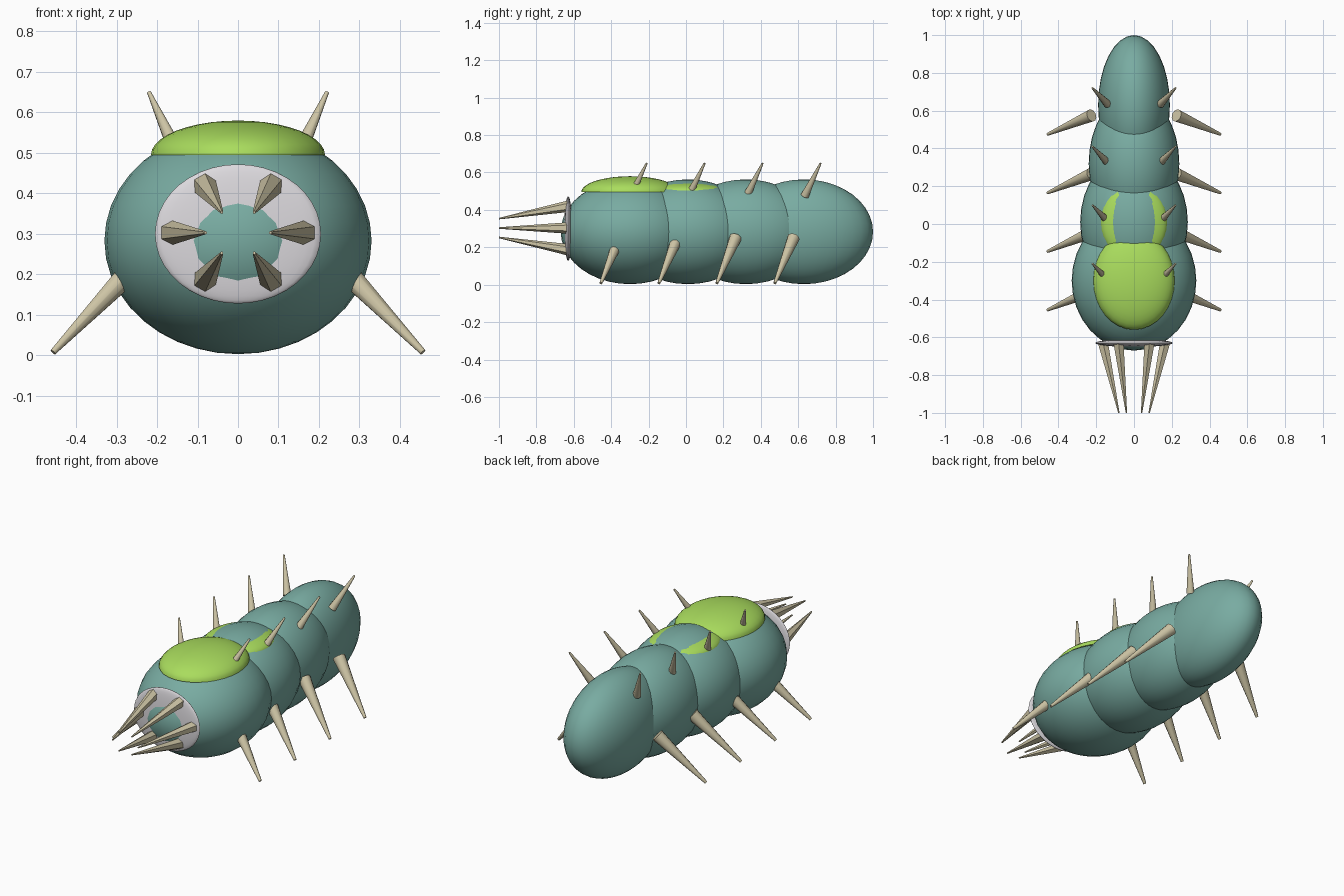
import bpy, bmesh, math
from mathutils import Vector

if "Cube" in bpy.data.objects:
    bpy.data.objects.remove(bpy.data.objects["Cube"])


def material(name, rgb):
    m = bpy.data.materials.new(name)
    m.diffuse_color = (*rgb, 1)
    m.use_nodes = True
    m.node_tree.nodes["Principled BSDF"].inputs["Base Color"].default_value = m.diffuse_color
    return m


TEAL = material("teal_skin", (0.19, 0.41, 0.36))
GREEN = material("lime_shell", (0.40, 0.72, 0.11))
WHITE = material("pale_mouth", (0.72, 0.70, 0.73))
BONE = material("bone", (0.62, 0.56, 0.38))


def finish(name, bm, mat, smooth):
    me = bpy.data.meshes.new(name)
    bmesh.ops.recalc_face_normals(bm, faces=bm.faces)
    bm.to_mesh(me)
    bm.free()
    me.materials.append(mat)
    ob = bpy.data.objects.new(name, me)
    bpy.context.collection.objects.link(ob)
    if smooth:
        bpy.ops.object.select_all(action='DESELECT')
        ob.select_set(True)
        bpy.context.view_layer.objects.active = ob
        bpy.ops.object.shade_smooth_by_angle(angle=math.radians(50))


def ellipsoid(name, centre, radii, mat, dome=False):
    """Scaled sphere; a dome keeps only the capped upper half."""
    bm = bmesh.new()
    bmesh.ops.create_uvsphere(bm, u_segments=32, v_segments=20, radius=1)
    if dome:
        cut = bmesh.ops.bisect_plane(bm, geom=bm.verts[:] + bm.edges[:] + bm.faces[:],
                                     plane_co=(0, 0, 0), plane_no=(0, 0, 1), clear_inner=True)
        rim = [e for e in cut["geom_cut"] if isinstance(e, bmesh.types.BMEdge)]
        bmesh.ops.contextual_create(bm, geom=rim)
    bmesh.ops.scale(bm, vec=radii, verts=bm.verts)
    bmesh.ops.translate(bm, vec=centre, verts=bm.verts)
    finish(name, bm, mat, True)


def spike(name, base, tip, r_base, r_tip, sides, smooth):
    """Tapered cone running from base to tip."""
    base, tip = Vector(base), Vector(tip)
    d = tip - base
    bm = bmesh.new()
    bmesh.ops.create_cone(bm, cap_ends=True, segments=sides, radius1=r_base,
                          radius2=r_tip, depth=d.length)
    rot = d.to_track_quat('Z', 'Y').to_matrix()
    bmesh.ops.rotate(bm, cent=(0, 0, 0), matrix=rot, verts=bm.verts)
    bmesh.ops.translate(bm, vec=(base + tip) / 2, verts=bm.verts)
    finish(name, bm, BONE, smooth)


# Body segments, narrowing toward the tail, each with its side and back spikes
STEP = 0.31
for i, half_width in enumerate((0.33, 0.285, 0.24, 0.19)):
    y = -0.30 + STEP * i
    ellipsoid(f"body_segment_{i + 1}", (0, y, 0.283), (half_width, 0.37, 0.28), TEAL)
    for side, s in (("left", -1), ("right", 1)):
        spike(f"leg_spike_{side}_{i + 1}", (s * 0.225, y - 0.055, 0.25),
              (s * 0.457, y - 0.155, 0.008), 0.034, 0.008, 10, True)
        spike(f"back_spike_{side}_{i + 1}", (s * 0.14, y + 0.005, 0.475),
              (s * 0.22, y + 0.09, 0.65), 0.022, 0.005, 10, True)

# Shell plates on the back
ellipsoid("head_shell", (0, -0.30, 0.495), (0.215, 0.26, 0.085), GREEN, dome=True)
ellipsoid("rear_shell", (0, 0.01, 0.495), (0.177, 0.21, 0.058), GREEN, dome=True)

# Mouth disc, with the head bulging through its middle
ellipsoid("mouth_disc", (0, -0.63, 0.30), (0.205, 0.021, 0.172), WHITE)

# Ring of fangs converging forward
for k in range(6):
    a = k * math.pi / 3
    c, s = math.cos(a), math.sin(a)
    spike(f"fang_{k + 1}", (0.165 * c, -0.625, 0.303 + 0.135 * s),
          (0.08 * c, -1.0, 0.303 + 0.058 * s), 0.031, 0.004, 6, False)
